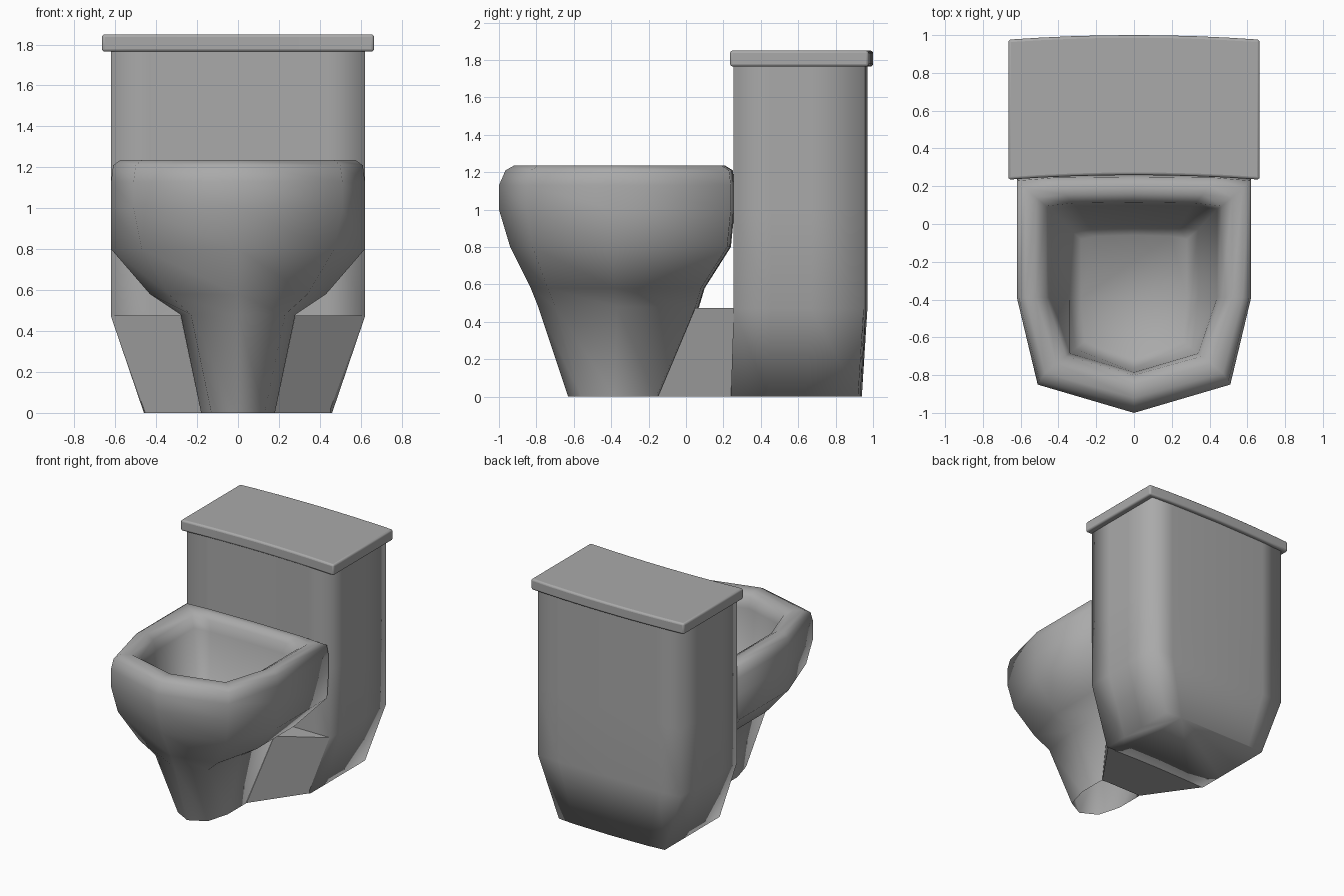
import bpy, bmesh, math

if "Cube" in bpy.data.objects:
    bpy.data.objects.remove(bpy.data.objects["Cube"])

grey = bpy.data.materials.new("grey porcelain")
grey.diffuse_color = (0.4, 0.4, 0.4, 1)
grey.use_nodes = True
grey.node_tree.nodes["Principled BSDF"].inputs["Base Color"].default_value = grey.diffuse_color


def mirrored(half):
    """Close a right-hand half outline (back to front) into a full loop."""
    return half + [(-x, y) for x, y in reversed(half) if x > 1e-6]


def loft(name, rings, cap_first=False, cap_last=False, angle=180):
    """Skin a stack of (z, outline) rings."""
    bm = bmesh.new()
    loops = [[bm.verts.new((x, y, z)) for x, y in pts] for z, pts in rings]
    n = len(loops[0])
    for a, b in zip(loops, loops[1:]):
        for i in range(n):
            j = (i + 1) % n
            bm.faces.new((a[i], a[j], b[j], b[i]))
    if cap_first:
        bm.faces.new(loops[0])
    if cap_last:
        bm.faces.new(loops[-1])
    bmesh.ops.remove_doubles(bm, verts=bm.verts, dist=1e-5)
    bmesh.ops.recalc_face_normals(bm, faces=bm.faces)
    return finish(name, bm, angle)


def finish(name, bm, angle):
    me = bpy.data.meshes.new(name)
    bm.to_mesh(me)
    bm.free()
    me.materials.append(grey)
    ob = bpy.data.objects.new(name, me)
    bpy.context.collection.objects.link(ob)
    bpy.ops.object.select_all(action='DESELECT')
    ob.select_set(True)
    bpy.context.view_layer.objects.active = ob
    bpy.ops.object.shade_smooth_by_angle(angle=math.radians(angle))
    return ob


# Bowl and pedestal: foot, waist, belly, rolled rim, inner wall, basin floor
# z, half width, back y, side y, corner x, corner y, front y
rows = [
    (0.00, .18, -.15, -.38, .13, -.56, -.63),
    (0.48, .28, .06, -.37, .23, -.70, -.79),
    (0.58, .43, .09, -.38, .34, -.74, -.83),
    (0.80, .62, .23, -.39, .47, -.82, -.94),
    (1.00, .62, .25, -.39, .51, -.85, -1.0),
    (1.13, .62, .25, -.39, .51, -.85, -1.0),
    (1.21, .61, .24, -.39, .50, -.83, -.965),
    (1.235, .575, .20, -.39, .47, -.79, -.92),
    (1.235, .52, .15, -.39, .41, -.74, -.85),
    (1.20, .465, .105, -.39, .36, -.70, -.80),
    (1.12, .44, .09, -.39, .34, -.685, -.785),
    (0.78, .34, -.02, -.39, .31, -.66, -.76),
    (0.72, .28, -.07, -.39, .26, -.62, -.71),
]
rings = []
for z, w, yb, ys, xc, yc, yf in rows:
    half = [(0, yb + .01), (w * .7, yb + .005), (w, yb - .01), (w, ys), (xc, yc), (0, yf)]
    rings.append((z, mirrored(half)))
loft("bowl", rings, cap_last=True)


# Tank: gently bowed front and back, tapering to the floor
def tank_outline(w, yb, yf):
    return mirrored([(0, yb), (w * .7, yb - .008), (w, yb - .02), (w, yb - .3),
                     (w, yf + .2), (w, yf), (w * .7, yf + .005), (0, yf + .012)])


loft("tank", [(0, tank_outline(.46, .94, .24)), (.47, tank_outline(.62, .97, .255)),
              (1.0, tank_outline(.62, .97, .255)), (1.78, tank_outline(.62, .97, .255))],
     cap_first=True)

# Plinth joining the tank to the pedestal
loft("plinth", [(0, [(.46, .25), (.18, -.15), (-.18, -.15), (-.46, .25)]),
                (.475, [(.62, .257), (.28, .05), (-.28, .05), (-.62, .257)])],
     cap_first=True, cap_last=True, angle=40)

# Lid: curved slab with softened edges
steps = 8
xs = [-.665 + 1.33 * i / steps for i in range(steps + 1)]
bow = lambda x: .024 * (1 - (x / .665) ** 2)
outline = [(x, .976 + bow(x)) for x in xs] + [(x, .235 + bow(x)) for x in reversed(xs)]
lid = loft("tank_lid", [(1.765, outline), (1.85, outline)], True, True, 40)
bev = lid.modifiers.new("soft edge", 'BEVEL')
bev.width = .014
bev.segments = 3
bev.limit_method = 'ANGLE'
bev.angle_limit = math.radians(40)
